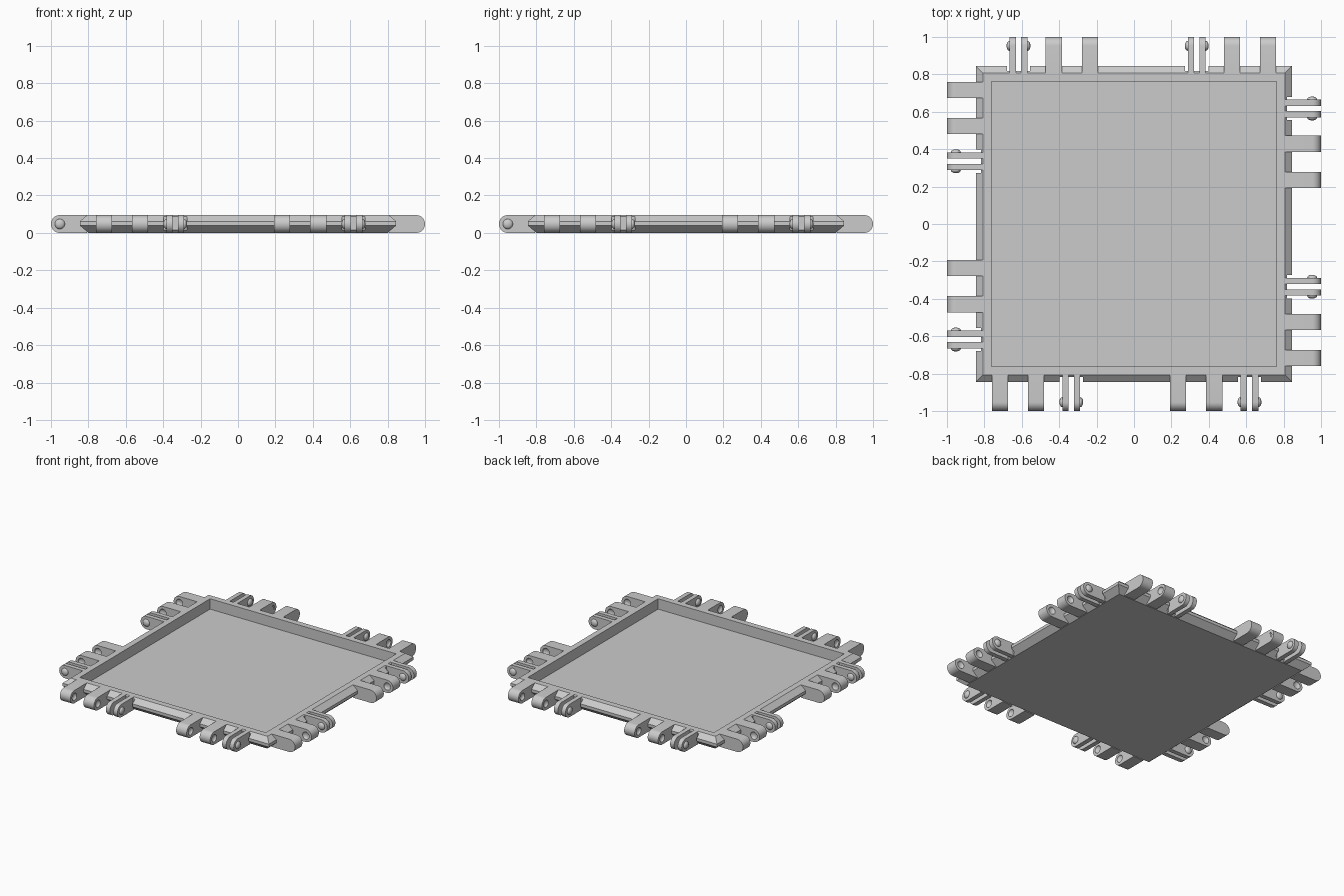
import bpy, bmesh, math
from mathutils import Matrix, Vector

if "Cube" in bpy.data.objects:
    bpy.data.objects.remove(bpy.data.objects["Cube"])

H = 0.095            # overall thickness
R = H / 2            # radius of the rounded tab ends
RIM = 0.807          # edge of the flat rim, where tabs begin
PIN = 1 - R          # hinge axis distance

grey = bpy.data.materials.new("plain_grey")
grey.use_nodes = True
COLOUR = (0.6, 0.6, 0.6, 1)
grey.diffuse_color = COLOUR
grey.node_tree.nodes["Principled BSDF"].inputs["Base Color"].default_value = COLOUR


def finish(bm, name, smooth=False):
    bmesh.ops.recalc_face_normals(bm, faces=bm.faces)
    mesh = bpy.data.meshes.new(name)
    bm.to_mesh(mesh)
    bm.free()
    mesh.materials.append(grey)
    obj = bpy.data.objects.new(name, mesh)
    bpy.context.collection.objects.link(obj)
    if smooth:
        bpy.ops.object.select_all(action='DESELECT')
        obj.select_set(True)
        bpy.context.view_layer.objects.active = obj
        bpy.ops.object.shade_smooth_by_angle(angle=math.radians(35))
    return obj


def add_tab(bm, x0, x1):
    """Flat arm on the front edge with a half-round end."""
    pts = [(-RIM, H), (-RIM, 0)]
    for i in range(17):
        a = -math.pi / 2 + math.pi * i / 16
        pts.append((-PIN - R * math.cos(a), R + R * math.sin(a)))
    face = bm.faces.new([bm.verts.new((x0, y, z)) for y, z in pts])
    out = bmesh.ops.extrude_face_region(bm, geom=[face])
    verts = [v for v in out["geom"] if isinstance(v, bmesh.types.BMVert)]
    bmesh.ops.translate(bm, verts=verts, vec=(x1 - x0, 0, 0))


def add_box(bm, x0, x1, y0, y1, z0, z1):
    centre = Vector((x0 + x1, y0 + y1, z0 + z1)) / 2
    size = Matrix.Diagonal((x1 - x0, y1 - y0, z1 - z0, 1))
    bmesh.ops.create_cube(bm, size=1, matrix=Matrix.Translation(centre) @ size)


def add_dome(bm, x):
    """Flattened ball on the hinge axis."""
    shape = Matrix.Translation((x, -PIN, R)) @ Matrix.Diagonal((0.6, 1, 1, 1))
    bmesh.ops.create_uvsphere(bm, u_segments=20, v_segments=12, radius=0.027, matrix=shape)


def four_sides(bm):
    """Repeat the front edge parts on the other three edges."""
    geom = bm.verts[:] + bm.edges[:] + bm.faces[:]
    for k in range(1, 4):
        copy = bmesh.ops.duplicate(bm, geom=geom)["geom"]
        verts = [v for v in copy if isinstance(v, bmesh.types.BMVert)]
        bmesh.ops.rotate(bm, verts=verts, cent=(0, 0, 0),
                         matrix=Matrix.Rotation(k * math.pi / 2, 3, 'Z'))


def cut(obj, cutter):
    cutter.hide_render = True
    cutter.hide_set(True)
    mod = obj.modifiers.new("cut", 'BOOLEAN')
    mod.operation = 'DIFFERENCE'
    mod.solver = 'EXACT'
    mod.object = cutter


# Tray: square rings from the underside, round the bevelled edge, into the recess
bm = bmesh.new()
profile = [(0.80, 0), (0.846, 0.04), (0.846, 0.062), (RIM, H), (0.763, H), (0.763, 0.018)]
rings = [[bm.verts.new((sx * r, sy * r, z)) for sx, sy in ((-1, -1), (1, -1), (1, 1), (-1, 1))]
         for r, z in profile]
for low, high in zip(rings, rings[1:]):
    for i in range(4):
        j = (i + 1) % 4
        bm.faces.new((low[i], low[j], high[j], high[i]))
bm.faces.new(rings[0])
bm.faces.new(rings[-1])
tray = finish(bm, "tray")

# Two hinge groups per edge: two solid tabs and one split clip
tabs, clips = bmesh.new(), bmesh.new()
dimples, notches = bmesh.new(), bmesh.new()
for start in (-0.76, 0.193):
    first, second, clip = start, start + 0.193, start + 0.377
    add_tab(tabs, first, first + 0.086)
    add_tab(tabs, second, second + 0.086)
    for x in (first + 0.086, second, second + 0.086):
        add_dome(dimples, x)
    for x in (clip, clip + 0.062):
        add_tab(clips, x, x + 0.033)
    for x in (clip, clip + 0.095):
        add_dome(clips, x)
    add_box(notches, clip - 0.015, clip + 0.11, -0.9, -0.817, -0.05, 0.2)

for part in (tabs, clips, dimples, notches):
    four_sides(part)
hinge_tabs = finish(tabs, "hinge_tabs", True)
finish(clips, "hinge_clips", True)
cut(hinge_tabs, finish(dimples, "dimple_cutter"))
cut(tray, finish(notches, "notch_cutter"))
